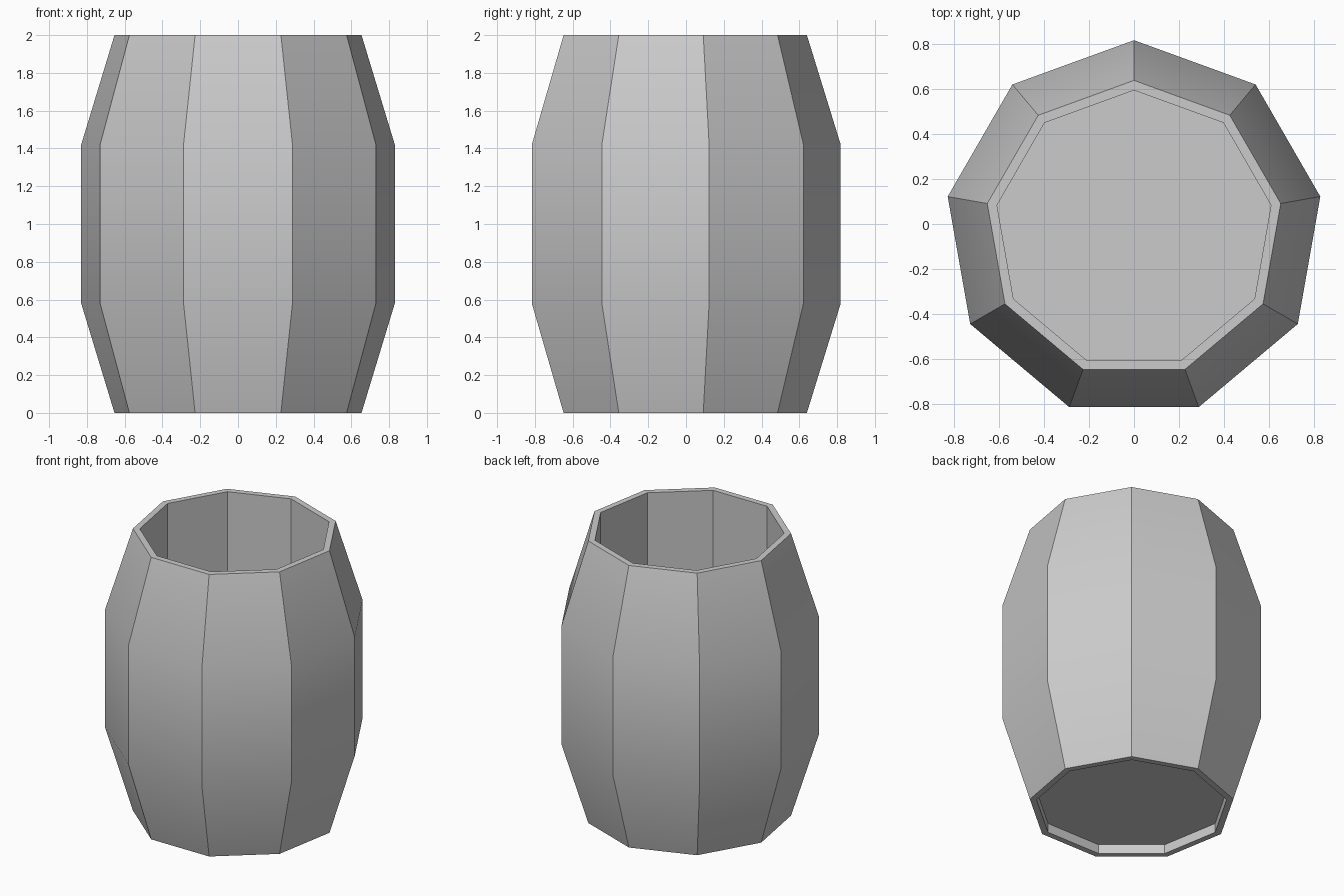
import bpy, bmesh
from math import sin, cos, pi, radians

if "Cube" in bpy.data.objects:
    bpy.data.objects.remove(bpy.data.objects["Cube"])

SIDES = 9
Y_OFF = -0.024  # recentres the odd-sided polygon on its bounds


def ring(bm, r, z):
    return [bm.verts.new((-r * sin(2 * pi * i / SIDES),
                          Y_OFF + r * cos(2 * pi * i / SIDES), z))
            for i in range(SIDES)]


def lathe(name, profile, closed):
    """Sweep (radius, z) points round nine sides; cap the ends if not closed."""
    bm = bmesh.new()
    rings = [ring(bm, r, z) for r, z in profile]
    pairs = list(zip(rings, rings[1:]))
    if closed:
        pairs.append((rings[-1], rings[0]))
    else:
        bm.faces.new(rings[0])
        bm.faces.new(rings[-1])
    for a, b in pairs:
        for i in range(SIDES):
            j = (i + 1) % SIDES
            bm.faces.new((a[i], a[j], b[j], b[i]))
    bmesh.ops.recalc_face_normals(bm, faces=bm.faces)
    mesh = bpy.data.meshes.new(name)
    bm.to_mesh(mesh)
    bm.free()
    obj = bpy.data.objects.new(name, mesh)
    bpy.context.collection.objects.link(obj)
    # smooth up the bulge, sharp between the staves
    bpy.ops.object.select_all(action='DESELECT')
    obj.select_set(True)
    bpy.context.view_layer.objects.active = obj
    bpy.ops.object.shade_smooth_by_angle(angle=radians(30))
    return obj


# Bulging outer staves with a straight inner bore
lathe("barrel_wall", [(0.664, 0), (0.843, 0.58), (0.843, 1.42), (0.664, 2),
                      (0.62, 2), (0.62, 0)], True)

# Floor set slightly up from the lower rim
lathe("barrel_floor", [(0.62, 0.065), (0.62, 0.10)], False)
